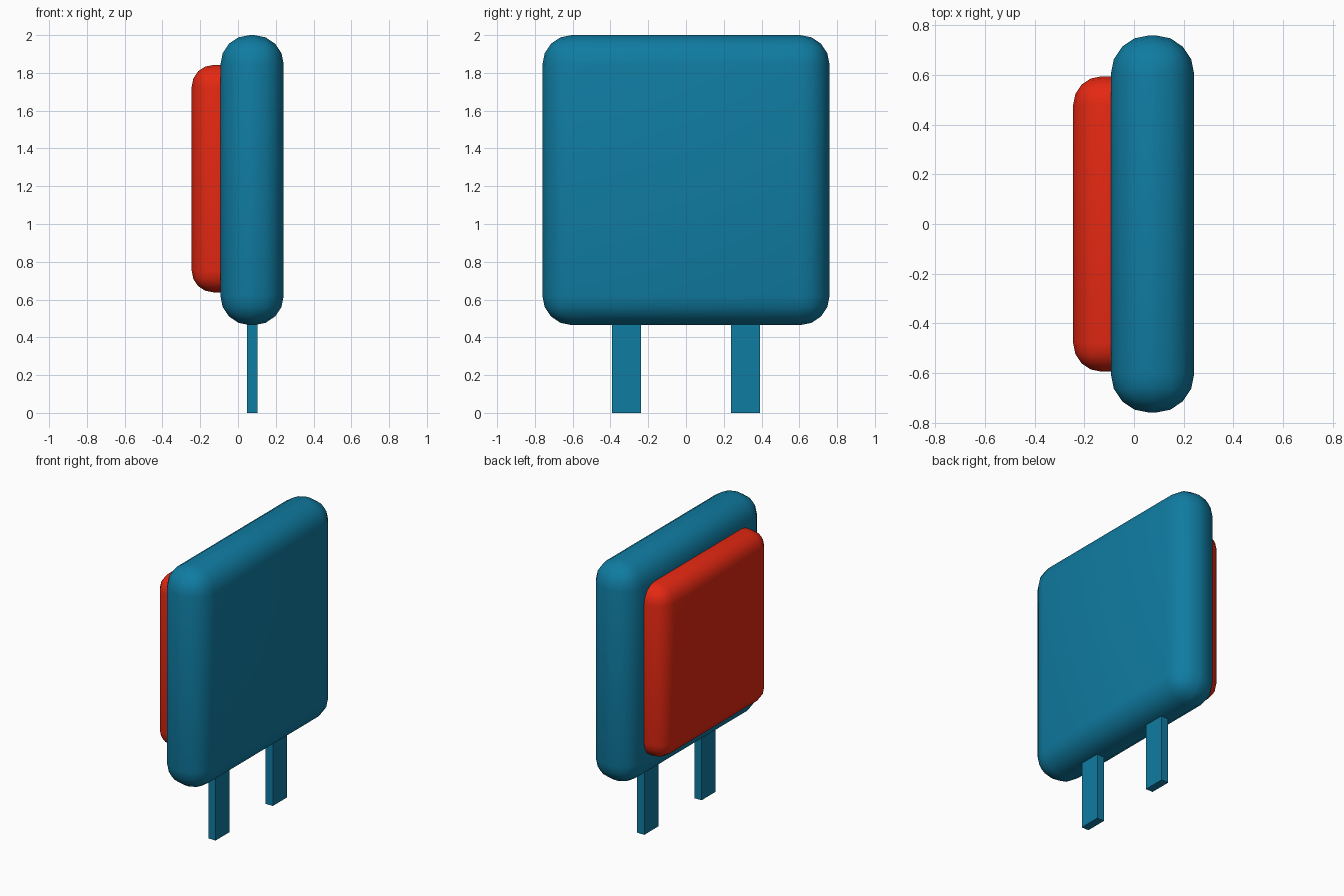
import bpy
import math

if "Cube" in bpy.data.objects:
    bpy.data.objects.remove(bpy.data.objects["Cube"])


def material(name, rgb):
    m = bpy.data.materials.new(name)
    m.diffuse_color = (*rgb, 1.0)
    m.use_nodes = True
    m.node_tree.nodes["Principled BSDF"].inputs["Base Color"].default_value = m.diffuse_color
    return m


blue = material("teal blue", (0.005, 0.20, 0.36))
red = material("bright red", (0.78, 0.021, 0.006))


def box(name, lo, hi, mat, radius=0.0):
    """Box between two corners, with optional rounded smooth edges."""
    bpy.ops.mesh.primitive_cube_add(
        size=1, location=[(a + b) / 2 for a, b in zip(lo, hi)])
    ob = bpy.context.object
    ob.name = name
    ob.scale = [b - a for a, b in zip(lo, hi)]
    bpy.ops.object.transform_apply(location=False, rotation=False, scale=True)
    ob.data.materials.append(mat)
    if radius:
        bev = ob.modifiers.new("rounded edges", 'BEVEL')
        bev.width = radius
        bev.segments = 4
        bev.limit_method = 'NONE'
        bpy.ops.object.modifier_apply(modifier=bev.name)
        bpy.ops.object.shade_smooth_by_angle(angle=math.radians(40))
    return ob


# Main cushion slab
box("main_slab", (-0.093, -0.76, 0.465), (0.242, 0.76, 2.0), blue, 0.155)

# Raised pad on the left face, sunk into the slab
box("raised_pad", (-0.245, -0.595, 0.638), (0.06, 0.595, 1.842), red, 0.115)

# Two flat legs
for side, name in ((-1, "front_leg"), (1, "back_leg")):
    y = side * 0.316
    box(name, (0.047, y - 0.077, 0.0), (0.102, y + 0.077, 0.55), blue)
